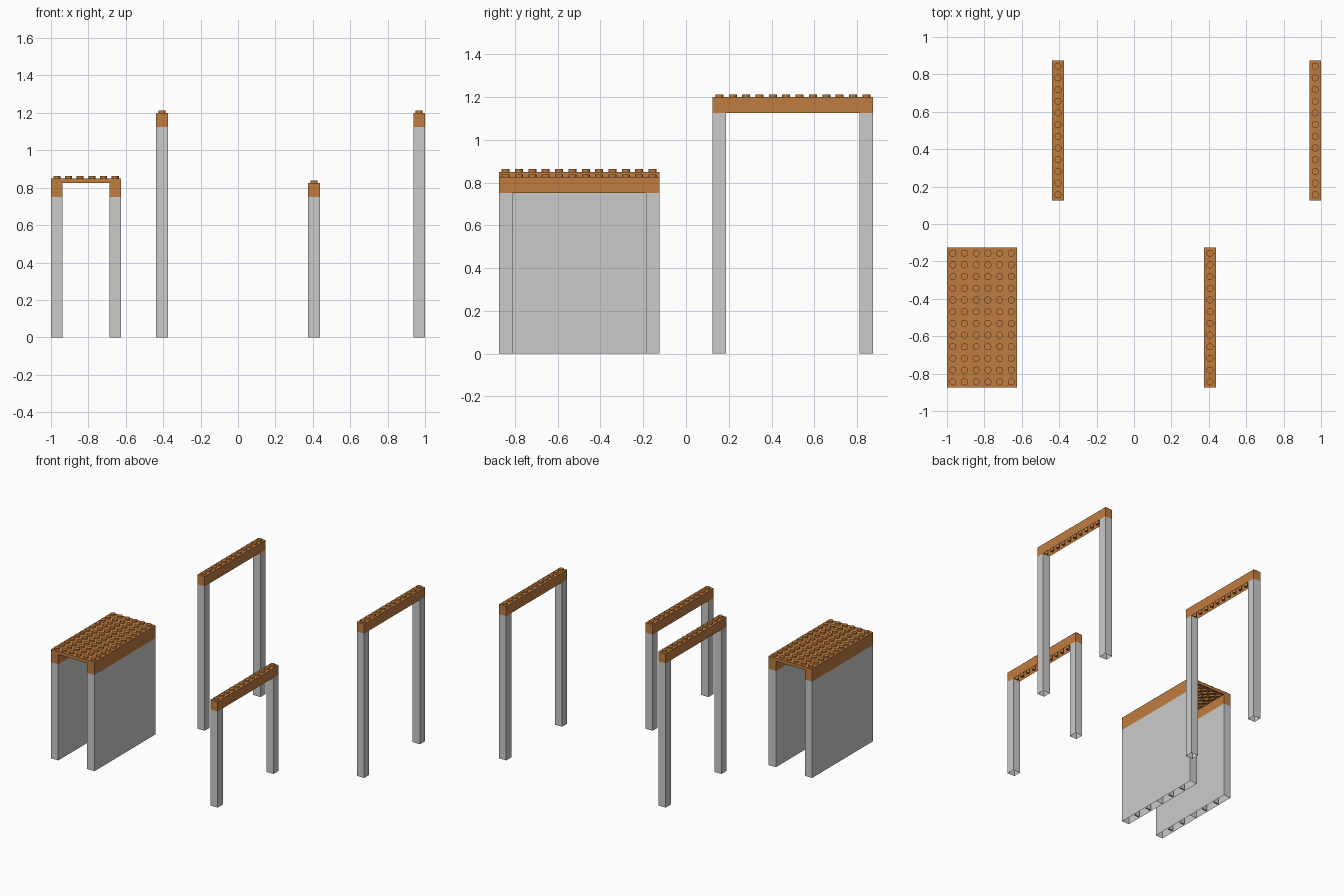
import bpy, bmesh, math
from mathutils import Matrix

if "Cube" in bpy.data.objects:
    bpy.data.objects.remove(bpy.data.objects["Cube"])

U = 0.0625 / 20            # small unit: one stud pitch is 20 of these
P = 20 * U                 # stud pitch
WALL, STUD_R, STUD_H = 4 * U, 6 * U, 4 * U
BRICK, PLATE, TALL = 24 * U, 8 * U, 120 * U

orange = bpy.data.materials.new("orange")
orange.diffuse_color = (0.52, 0.2, 0.05, 1)
orange.use_nodes = True
orange.node_tree.nodes["Principled BSDF"].inputs["Base Color"].default_value = orange.diffuse_color


def box(bm, x, y, z, sx, sy, sz):
    m = Matrix.Translation((x, y, z + sz / 2)) @ Matrix.Diagonal((sx, sy, sz, 1))
    return bmesh.ops.create_cube(bm, size=1, matrix=m)["verts"]


def cylinder(bm, x, y, z, r, h, open_up):
    """Cylinder lacking the cap that touches the body."""
    verts = bmesh.ops.create_cone(
        bm, cap_ends=True, segments=16, radius1=r, radius2=r, depth=h,
        matrix=Matrix.Translation((x, y, z + h / 2)))["verts"]
    faces = {f for v in verts for f in v.link_faces}
    caps = [f for f in faces if len(f.verts) == 16]
    cap = (max if open_up else min)(caps, key=lambda f: f.calc_center_median().z)
    bmesh.ops.delete(bm, geom=[cap], context="FACES_ONLY")
    return [f for f in caps if f is not cap][0]


def brick(name, x, y, z, nx, ny, h, mat=None, rib_step=0):
    """Hollow studded block whose low x / low y corner is at x, y."""
    bm = bmesh.new()
    w, d = nx * P, ny * P
    # outer shell, with the cavity pushed in from below
    box(bm, w / 2, d / 2, 0, w, d, h)
    bm.normal_update()
    bottom = min(bm.faces, key=lambda f: f.calc_center_median().z)
    bmesh.ops.inset_region(bm, faces=[bottom], thickness=WALL, use_even_offset=True)
    bmesh.ops.translate(bm, verts=bottom.verts, vec=(0, 0, h - WALL))
    # studs on top
    for i in range(nx):
        for j in range(ny):
            cylinder(bm, (i + .5) * P, (j + .5) * P, h, STUD_R, STUD_H, False)
    # underside: ribs, pins or tubes
    if rib_step:
        for j in range(rib_step, ny, rib_step):
            box(bm, w / 2, j * P, 0, w - 2 * WALL, WALL, h - WALL)
    elif nx == 1:
        for j in range(1, ny):
            cylinder(bm, w / 2, j * P, 0, 4 * U, h - WALL, True)
    else:
        for i in range(1, nx):
            for j in range(1, ny):
                f = cylinder(bm, i * P, j * P, 0, 8 * U, h - WALL, True)
                f.normal_update()
                bmesh.ops.inset_region(bm, faces=[f], thickness=2 * U)
                bmesh.ops.translate(bm, verts=f.verts, vec=(0, 0, h - WALL))
    me = bpy.data.meshes.new(name)
    bm.to_mesh(me)
    bm.free()
    me.shade_smooth()
    me.set_sharp_from_angle(angle=math.radians(30))
    if mat:
        me.materials.append(mat)
    ob = bpy.data.objects.new(name, me)
    ob.location = (x, y, z)
    bpy.context.collection.objects.link(ob)


def gate(name, x, y, levels):
    """Two stacked posts carrying a 12-stud beam."""
    for k in range(levels):
        for side, dy in (("front", 0), ("back", 11 * P)):
            brick(f"{name}_{side}_post_{k + 1}", x, y + dy, k * TALL, 1, 1, TALL)
    brick(f"{name}_beam", x, y, levels * TALL, 1, 12, BRICK, orange)


# three open gates
gate("left_tall_gate", -0.4375, 0.125, 3)
gate("right_tall_gate", 0.9375, 0.125, 3)
gate("low_gate", 0.375, -0.875, 2)

# covered passage: two solid walls, beams and a roof plate
for side, x in (("left", -1), ("right", -1 + 5 * P)):
    for k in range(2):
        for j in range(2):
            brick(f"passage_{side}_wall_{k + 1}_{j + 1}", x, -0.875 + j * 6 * P,
                  k * TALL, 1, 6, TALL, rib_step=2)
    brick(f"passage_{side}_beam", x, -0.875, 2 * TALL, 1, 12, BRICK, orange)
brick("passage_roof", -1, -0.875, 2 * TALL + BRICK, 6, 12, PLATE, orange)
